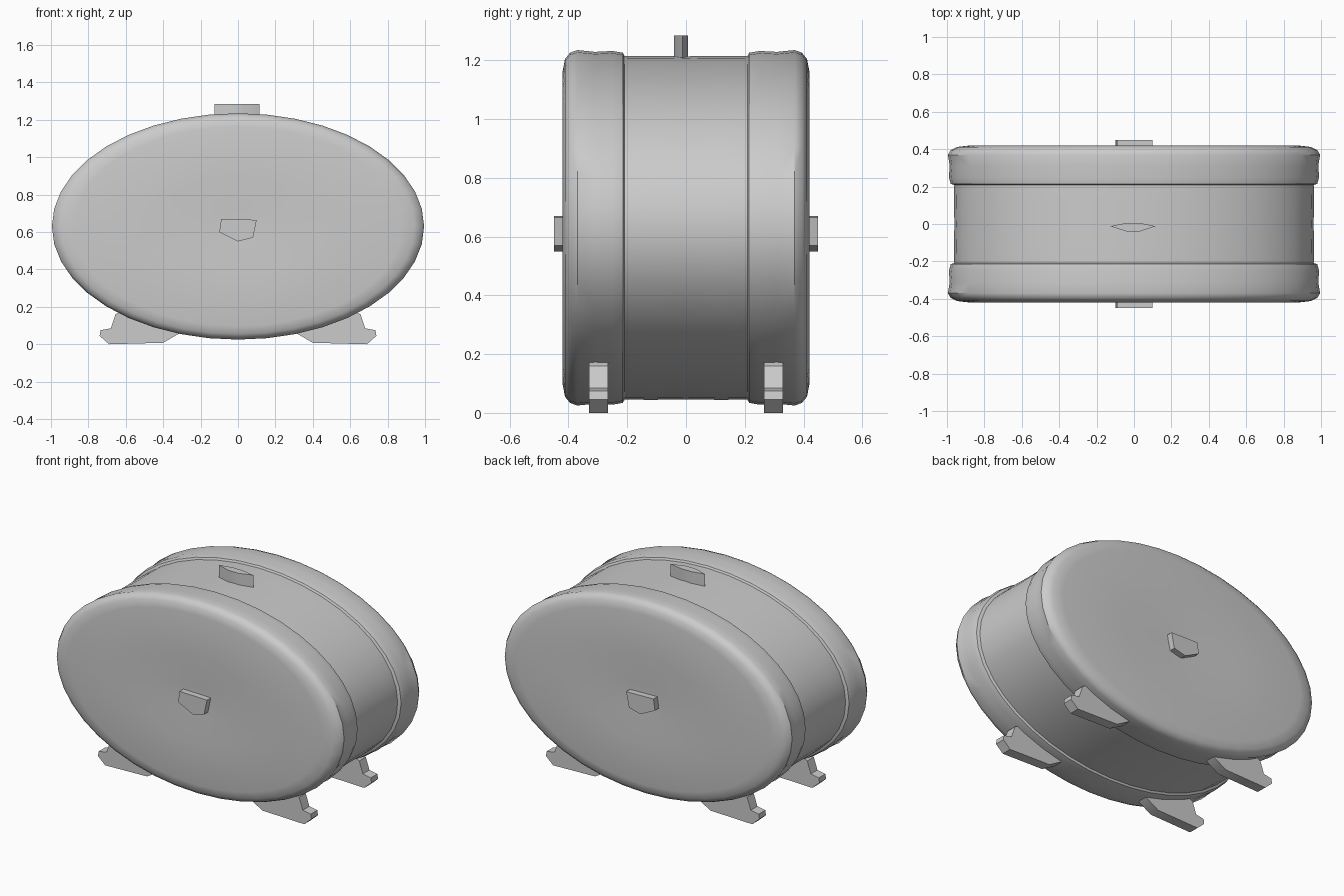
import bpy, bmesh, math
from mathutils import Vector

cube = bpy.data.objects.get("Cube")
if cube:
    bpy.data.objects.remove(cube, do_unlink=True)

grey = bpy.data.materials.new("plain grey")
grey.use_nodes = True
colour = (0.6, 0.6, 0.6, 1)
grey.diffuse_color = colour
grey.node_tree.nodes["Principled BSDF"].inputs["Base Color"].default_value = colour

CENTRE_Z, HALF_X, HALF_Z = 0.63, 0.995, 0.605
SEGMENTS = 40


def finish(name, bm, angle=35):
    bmesh.ops.recalc_face_normals(bm, faces=bm.faces)
    mesh = bpy.data.meshes.new(name)
    bm.to_mesh(mesh)
    bm.free()
    mesh.materials.append(grey)
    obj = bpy.data.objects.new(name, mesh)
    bpy.context.collection.objects.link(obj)
    bpy.ops.object.select_all(action='DESELECT')
    obj.select_set(True)
    bpy.context.view_layer.objects.active = obj
    bpy.ops.object.shade_smooth_by_angle(angle=math.radians(angle))
    return obj


def oval_loft(name, profile, hub=None):
    """Loft oval rings along y from (scale, y) pairs; hub closes the last ring."""
    bm = bmesh.new()
    rings = []
    for scale, y in profile:
        ring = []
        for i in range(SEGMENTS):
            a = math.tau * i / SEGMENTS
            ring.append(bm.verts.new((HALF_X * scale * math.cos(a), y,
                                      CENTRE_Z + HALF_Z * scale * math.sin(a))))
        rings.append(ring)
    for r, s in zip(rings, rings[1:]):
        for i in range(SEGMENTS):
            j = (i + 1) % SEGMENTS
            bm.faces.new((r[i], r[j], s[j], s[i]))
    if hub is not None:
        tip = bm.verts.new((0, hub, CENTRE_Z))
        last = rings[-1]
        for i in range(SEGMENTS):
            bm.faces.new((last[i], last[(i + 1) % SEGMENTS], tip))
    return finish(name, bm)


def prism(name, outline, depth, angle=35):
    """Extrude an outline of 3D points along the depth vector."""
    bm = bmesh.new()
    face = bm.faces.new([bm.verts.new(p) for p in outline])
    new = bmesh.ops.extrude_face_region(bm, geom=[face])["geom"]
    moved = [v for v in new if isinstance(v, bmesh.types.BMVert)]
    bmesh.ops.translate(bm, verts=moved, vec=Vector(depth))
    return finish(name, bm, angle)


# Middle barrel
oval_loft("barrel", [(0.965, -0.24), (0.968, -0.12), (0.965, 0), (0.968, 0.12), (0.965, 0.24)])

# Raised end bands with rounded rims and slightly dished end panels
band = [(0.955, 0.205), (0.985, 0.215), (0.995, 0.25), (0.99, 0.31), (1.0, 0.37),
        (0.985, 0.395), (0.95, 0.412), (0.88, 0.42), (0.45, 0.42), (0.15, 0.413)]
for side, label in ((-1, "front"), (1, "back")):
    oval_loft(label + "_end", [(s, side * y) for s, y in band], side * 0.41)

    # End knob
    knob = [(-0.1, 0.6), (-0.09, 0.67), (0.1, 0.665), (0.08, 0.57), (0, 0.55)]
    prism(label + "_knob", [(x, side * 0.4, z) for x, z in knob], (0, side * 0.05, 0))

    # Feet with an outward toe
    foot = [(0.31, 0.06), (0.4, 0.008), (0.69, 0), (0.74, 0.045), (0.735, 0.075),
            (0.68, 0.085), (0.655, 0.16), (0.58, 0.2), (0.4, 0.11)]
    for hand, hand_name in ((-1, "right"), (1, "left")):
        prism(f"{label}_{hand_name}_foot",
              [(hand * x, side * 0.265, z) for x, z in foot], (0, side * 0.065, 0))

# Thin lens-shaped tab on top
tab = [(-0.125, -0.012), (-0.04, -0.04), (0.03, -0.04), (0.115, -0.012), (0.03, 0.006), (-0.04, 0.006)]
prism("top_tab", [(x, y, 1.18) for x, y in tab], (0, 0, 0.105))
